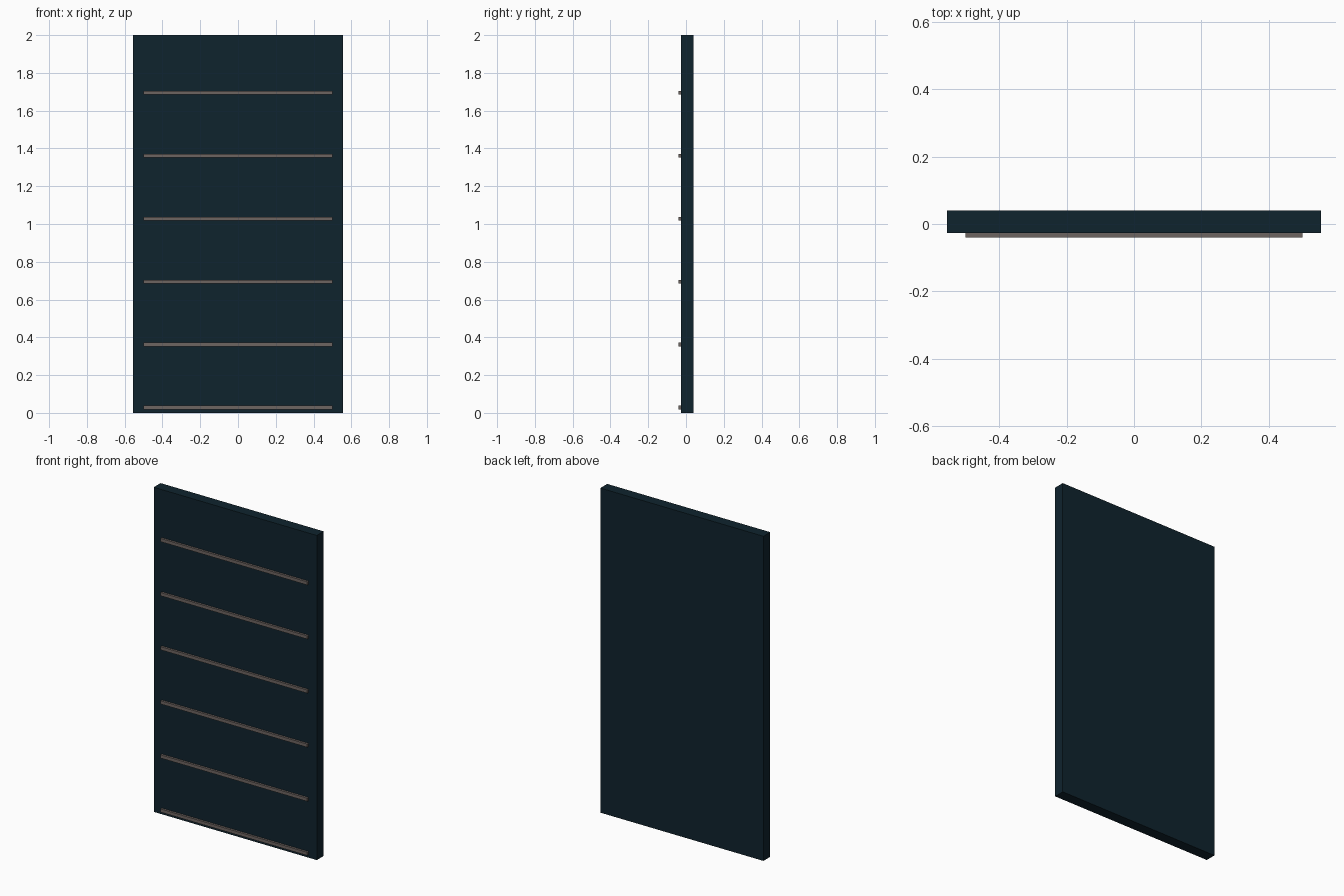
import bpy

if "Cube" in bpy.data.objects:
    bpy.data.objects.remove(bpy.data.objects["Cube"])


def material(name, colour):
    m = bpy.data.materials.new(name)
    m.diffuse_color = (*colour, 1)
    m.use_nodes = True
    m.node_tree.nodes["Principled BSDF"].inputs["Base Color"].default_value = m.diffuse_color
    return m


def box(name, lo, hi, mat):
    centre = [(a + b) / 2 for a, b in zip(lo, hi)]
    bpy.ops.mesh.primitive_cube_add(size=1, location=centre)
    ob = bpy.context.object
    ob.name = name
    ob.scale = [b - a for a, b in zip(lo, hi)]
    bpy.ops.object.transform_apply(location=False, rotation=False, scale=True)
    ob.data.materials.append(mat)
    return ob


navy = material("dark_navy", (0.0048, 0.0168, 0.0265))
grey = material("warm_grey", (0.155, 0.13, 0.12))

FRONT = -0.0267

# Main slab
box("panel", (-0.5556, FRONT, 0), (0.5556, 0.04, 2), navy)

# Evenly spaced horizontal strips on the front face
for i in range(6):
    z = 0.028 + i / 3
    box(f"strip_{i + 1}", (-0.5, -0.04, z - 0.01), (0.5, FRONT + 0.002, z + 0.01), grey)
